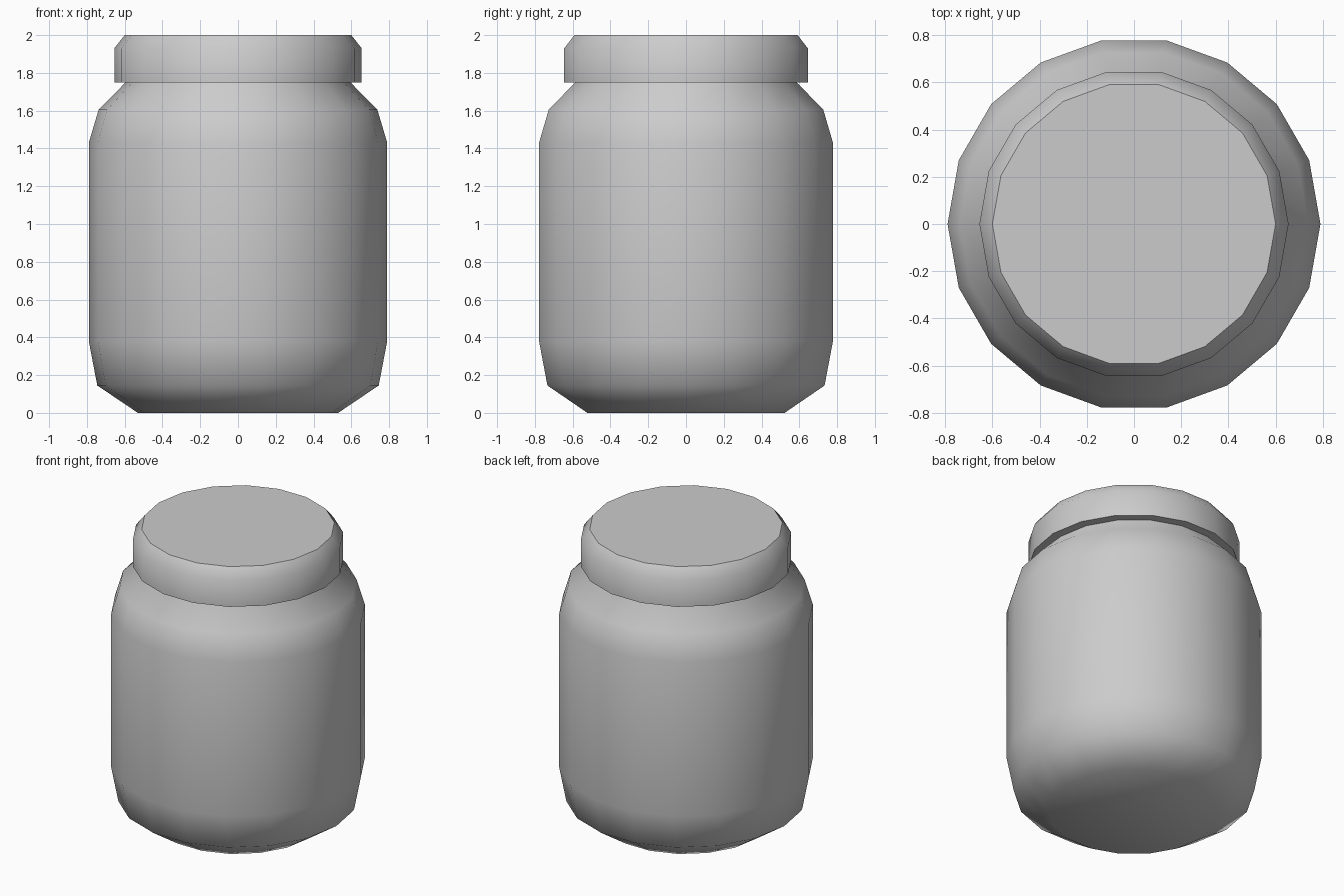
import bpy, bmesh, math

SIDES = 18

cube = bpy.data.objects.get("Cube")
if cube:
    bpy.data.objects.remove(cube, do_unlink=True)


def make_material(name, colour):
    mat = bpy.data.materials.new(name)
    mat.use_nodes = True
    mat.diffuse_color = colour
    mat.node_tree.nodes["Principled BSDF"].inputs["Base Color"].default_value = colour
    return mat


def lathe(name, profile, mat, smooth_angle):
    """Turn a (radius, height) profile around z and cap both ends."""
    bm = bmesh.new()
    rings = []
    for radius, z in profile:
        angles = [math.tau * i / SIDES for i in range(SIDES)]
        rings.append([bm.verts.new((radius * math.cos(a), radius * math.sin(a), z)) for a in angles])
    for low, high in zip(rings, rings[1:]):
        for i in range(SIDES):
            j = (i + 1) % SIDES
            bm.faces.new((low[i], low[j], high[j], high[i]))
    bm.faces.new(rings[0][::-1])
    bm.faces.new(rings[-1])
    mesh = bpy.data.meshes.new(name)
    bm.to_mesh(mesh)
    bm.free()
    mesh.materials.append(mat)
    obj = bpy.data.objects.new(name, mesh)
    bpy.context.collection.objects.link(obj)
    bpy.ops.object.select_all(action="DESELECT")
    obj.select_set(True)
    bpy.context.view_layer.objects.active = obj
    bpy.ops.object.shade_smooth_by_angle(angle=math.radians(smooth_angle))
    return obj


grey = make_material("plain grey", (0.6, 0.6, 0.6, 1))

# Jar body with tapered base, rounded shoulder and a short neck inside the lid
lathe("jar_body", [(0.53, 0), (0.745, 0.145), (0.79, 0.38), (0.79, 1.43),
                   (0.738, 1.605), (0.595, 1.75), (0.595, 1.8)], grey, 60)

# Lid with a bevelled top rim
lathe("jar_lid", [(0.655, 1.75), (0.655, 1.93), (0.6, 2.0)], grey, 48)
